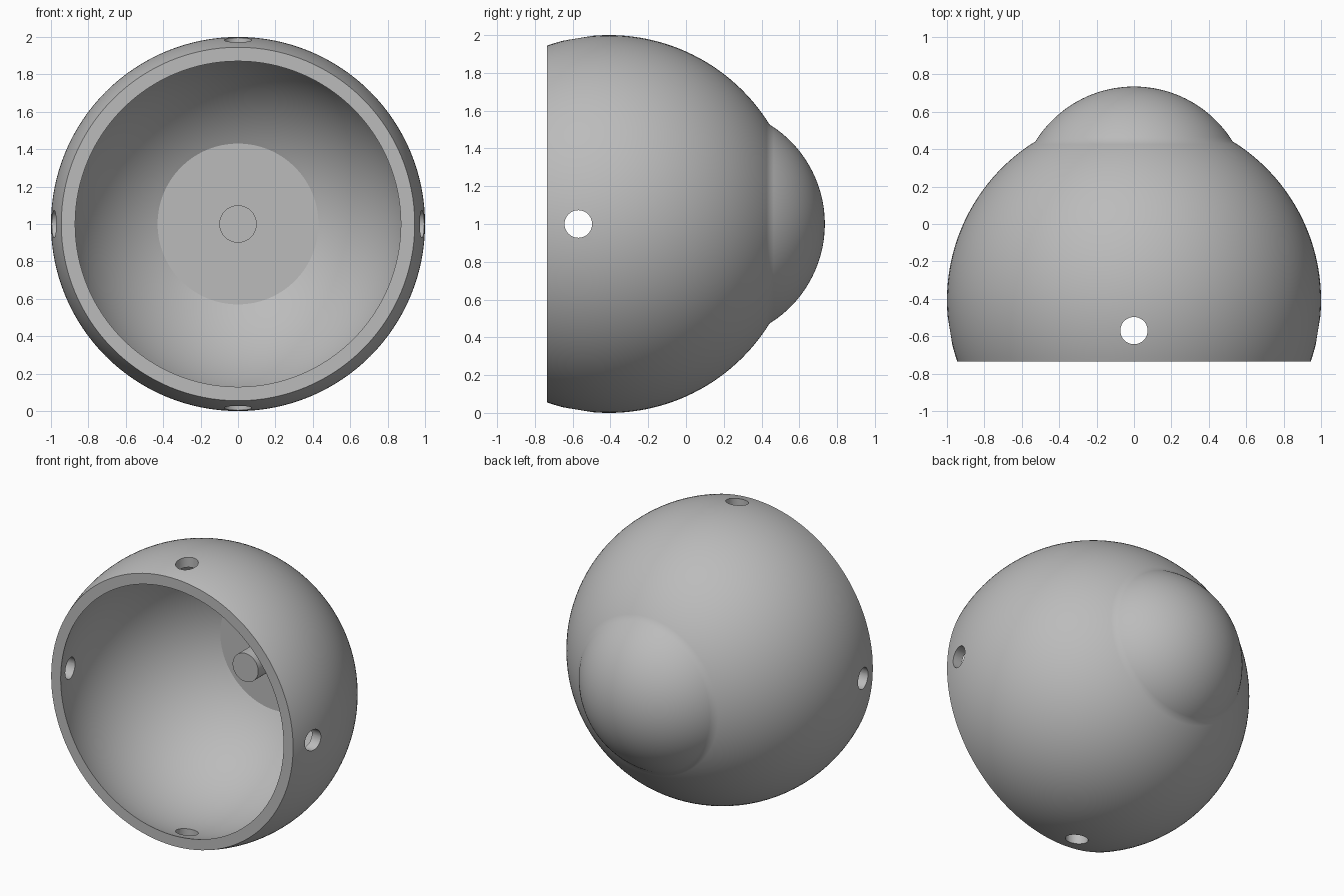
import bpy, bmesh
from math import sqrt, asin, pi, sin, cos, radians
from mathutils import Matrix, Vector

cube = bpy.data.objects.get("Cube")
if cube:
    bpy.data.objects.remove(cube, do_unlink=True)

# Main dimensions
FRONT, BACK = -0.735, 0.735
CENTRE, OUTER, INNER = -0.408, 1.0, 0.93
JOINT_R, DISC_R, PEG_R = 0.527, 0.43, 0.1
PEG_FRONT, HOLE_Y, HOLE_R = 0.083, -0.57, 0.073

grey = bpy.data.materials.new("plain grey")
grey.use_nodes = True
colour = (0.5, 0.5, 0.5, 1)
grey.diffuse_color = colour
grey.node_tree.nodes["Principled BSDF"].inputs["Base Color"].default_value = colour


def arc(centre, radius, start, end, steps):
    """Points (r, y) on a circle; angles are measured from the +y axis."""
    angles = [start + (end - start) * i / steps for i in range(steps + 1)]
    return [(radius * sin(a), centre + radius * cos(a)) for a in angles]


def revolve(name, profile, steps):
    """Spin an (r, y) profile about the y axis into a closed solid."""
    bm = bmesh.new()
    verts = [bm.verts.new((r, y, 0)) for r, y in profile]
    edges = [bm.edges.new(pair) for pair in zip(verts, verts[1:])]
    bmesh.ops.spin(bm, geom=verts + edges, cent=(0, 0, 0), axis=(0, 1, 0),
                   angle=2 * pi, steps=steps, use_duplicate=False)
    bmesh.ops.remove_doubles(bm, verts=bm.verts, dist=0.0001)
    bmesh.ops.recalc_face_normals(bm, faces=bm.faces)
    return add_object(name, bm)


def add_object(name, bm):
    mesh = bpy.data.meshes.new(name)
    bm.to_mesh(mesh)
    bm.free()
    mesh.materials.append(grey)
    obj = bpy.data.objects.new(name, mesh)
    bpy.context.collection.objects.link(obj)
    obj.location.z = 1
    return obj


def activate(obj):
    bpy.ops.object.select_all(action="DESELECT")
    obj.select_set(True)
    bpy.context.view_layer.objects.active = obj


# Shell: rear dome, outer sphere, flat rim, inner sphere, flat inner disc
joint_y = CENTRE + sqrt(OUTER ** 2 - JOINT_R ** 2)
height = BACK - joint_y
dome_r = (height ** 2 + JOINT_R ** 2) / (2 * height)
dome = arc(BACK - dome_r, dome_r, 0, asin(JOINT_R / dome_r), 24)
outside = arc(CENTRE, OUTER, asin(JOINT_R / OUTER),
              pi / 2 + asin((CENTRE - FRONT) / OUTER), 48)
inside = arc(CENTRE, INNER, pi / 2 + asin((CENTRE - FRONT) / INNER),
             asin(DISC_R / INNER), 48)
shell = revolve("shell", dome + outside[1:] + inside + [(0, inside[-1][1])], 128)

# Peg standing on the inner disc
peg = revolve("centre_peg", [(0, PEG_FRONT), (PEG_R, PEG_FRONT),
                             (PEG_R, inside[-1][1] + 0.02),
                             (0, inside[-1][1] + 0.02)], 48)

# Four screw holes near the rim, one on each side
bm = bmesh.new()
for i in range(4):
    turn = Matrix.Rotation(i * pi / 2, 4, "Y")
    place = Matrix.Translation(Vector((0, HOLE_Y, 0))) @ turn
    bmesh.ops.create_cone(bm, cap_ends=True, segments=40, radius1=HOLE_R,
                          radius2=HOLE_R, depth=0.5,
                          matrix=place @ Matrix.Translation(Vector((0, 0, 0.95))))
cutter = add_object("hole_cutter", bm)
cutter.hide_render = True
cut = shell.modifiers.new("holes", "BOOLEAN")
cut.operation = "DIFFERENCE"
cut.solver = "EXACT"
cut.object = cutter
activate(shell)
bpy.ops.object.modifier_apply(modifier=cut.name)
bpy.data.objects.remove(cutter, do_unlink=True)

# Smooth the curved faces, keeping the disc, rim and hole edges sharp
for obj in (shell, peg):
    activate(obj)
    bpy.ops.object.shade_smooth_by_angle(angle=radians(27))
